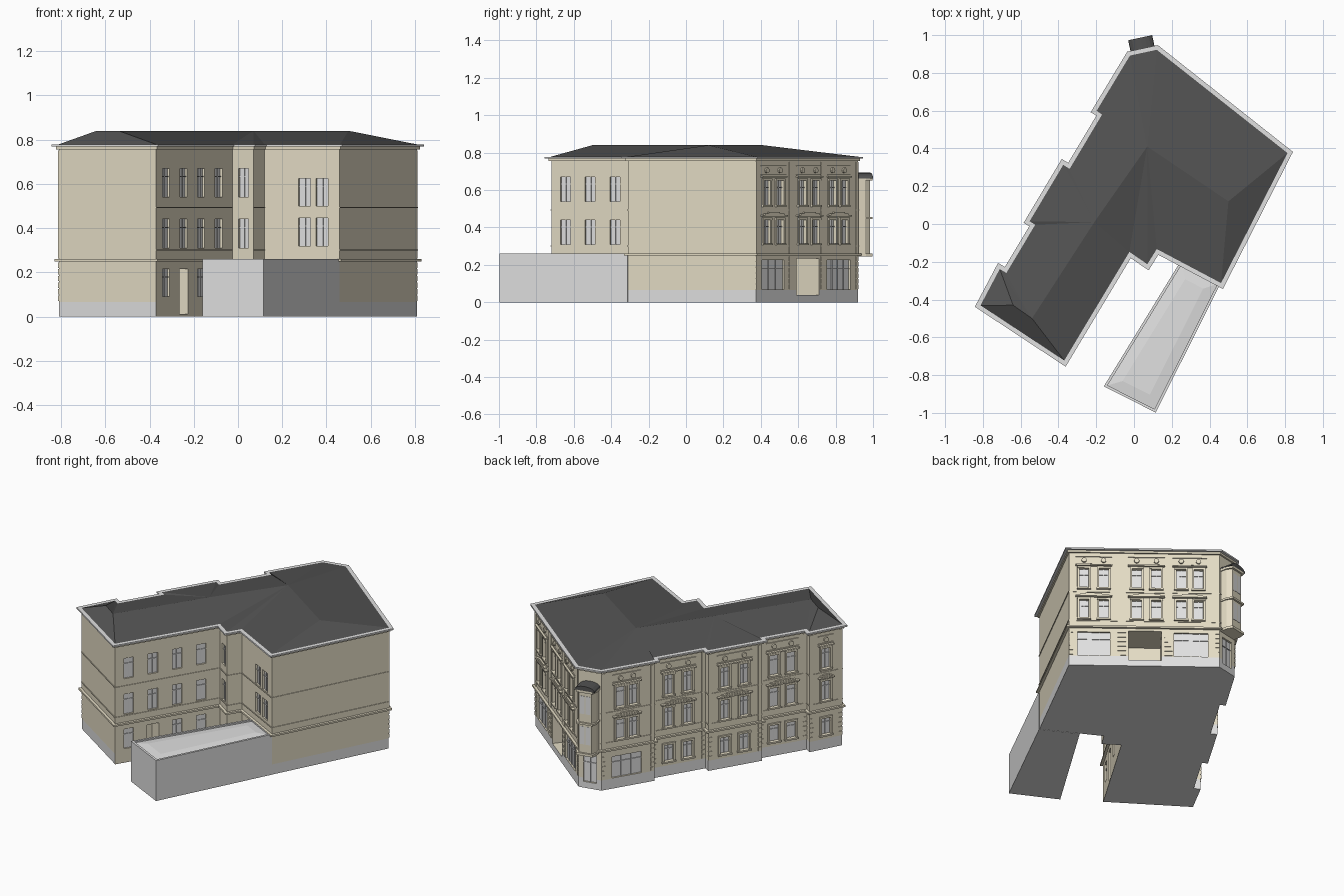
import bpy, bmesh, math
from mathutils import Vector

if "Cube" in bpy.data.objects:
    bpy.data.objects.remove(bpy.data.objects["Cube"])

def material(name, c):
    m = bpy.data.materials.new(name)
    m.diffuse_color = (*c, 1)
    m.use_nodes = True
    m.node_tree.nodes["Principled BSDF"].inputs["Base Color"].default_value = m.diffuse_color
    return m

CREAM = material("cream plaster", (0.78, 0.72, 0.56))
GREY = material("light grey stone", (0.75, 0.75, 0.75))
GLASS = material("pale window", (0.76, 0.76, 0.76))
ROOF = material("dark roof", (0.085, 0.085, 0.085))

# wall plan, counter-clockwise from the south-west corner
PLAN = [Vector(p) for p in [
    (-.81, -.43), (-.37, -.72), (-.025, -.145), (.07, -.21), (.12, -.13), (.46, -.31),
    (.81, .375), (.12, .92), (-.02, .89), (-.195, .60), (-.165, .582), (-.34, .289),
    (-.374, .31), (-.55, .015), (-.52, -.003), (-.675, -.262), (-.71, -.241)]]
ANNEX = [Vector(p) for p in [(-.16, -.86), (.115, -.998), (.46, -.312), (.245, -.2)]]

def offset(poly, d):
    out, n = [], len(poly)
    for i, p in enumerate(poly):
        a, b = (p - poly[i - 1]).normalized(), (poly[(i + 1) % n] - p).normalized()
        na, nb = Vector((a.y, -a.x)), Vector((b.y, -b.x))
        out.append(p + (na + nb) * d / (1 + na.dot(nb)))
    return out

def finish(bm, name, mats, recalc=True):
    if recalc:
        bmesh.ops.recalc_face_normals(bm, faces=bm.faces)
    me = bpy.data.meshes.new(name)
    bm.to_mesh(me)
    bm.free()
    for m in mats:
        me.materials.append(m)
    ob = bpy.data.objects.new(name, me)
    bpy.context.collection.objects.link(ob)
    return ob

def loft(bm, rings, closed=False, caps=True):
    """Join (polygon, z) rings with quads."""
    vs = [[bm.verts.new((p.x, p.y, z)) for p in poly] for poly, z in rings]
    n = len(vs[0])
    pairs = list(zip(vs, vs[1:])) + ([(vs[-1], vs[0])] if closed else [])
    for a, b in pairs:
        for i in range(n):
            j = (i + 1) % n
            bm.faces.new((a[i], a[j], b[j], b[i]))
    if caps and not closed:
        bm.faces.new(vs[0][::-1])
        bm.faces.new(vs[-1])

def ring(name, poly, inner, outer, z0, z1, mat):
    bm = bmesh.new()
    a, b = offset(poly, inner), offset(poly, outer)
    loft(bm, [(a, z0), (b, z0), (b, z1), (a, z1)], closed=True)
    return finish(bm, name, [mat])

# ---- facade parts collected by group
groups = {}
def group(name, mat):
    return groups.setdefault(name, (bmesh.new(), mat))[0]

def at(i, s, o, z):
    p, q = PLAN[i], PLAN[(i + 1) % len(PLAN)]
    u = (q - p).normalized()
    r = p + u * s + Vector((u.y, -u.x)) * o
    return Vector((r.x, r.y, z))

def length(i):
    return (PLAN[(i + 1) % len(PLAN)] - PLAN[i]).length

def block(name, mat, i, s0, s1, o0, o1, z0, z1):
    bm = group(name, mat)
    lo, hi = [[bm.verts.new(at(i, s, o, z)) for s, o in ((s0, o0), (s1, o0), (s1, o1), (s0, o1))] for z in (z0, z1)]
    bm.faces.new(lo)
    bm.faces.new(hi)
    for k in range(4):
        j = (k + 1) % 4
        bm.faces.new((lo[k], lo[j], hi[j], hi[k]))

def window(i, s, z0, z1, w=.062, fancy=False, bars=1):
    a, b = s - w / 2, s + w / 2
    block("cutter", CREAM, i, a, b, -.015, .03, z0, z1)
    block("window_panes", GLASS, i, a, b, -.02, -.011, z0, z1)
    for k in range(bars):
        c = a + w * (k + 1) / (bars + 1)
        block("window_bars", GREY, i, c - .002, c + .002, -.012, -.006, z0, z1)
    zt = z0 + (z1 - z0) * .7
    block("window_bars", GREY, i, a, b, -.012, -.006, zt, zt + .004)
    if fancy:
        for c in (a - .006, b + .006):
            block("window_surrounds", CREAM, i, c - .006, c + .006, -.002, .008, z0, z1)
        block("window_surrounds", CREAM, i, a - .012, b + .012, -.002, .01, z1, z1 + .012)
        block("window_sills", CREAM, i, a - .014, b + .014, -.002, .014, z0 - .01, z0)

def disc(i, s, z, r):
    bm = group("attic_rosettes", CREAM)
    rows = [[bm.verts.new(at(i, s + r * math.cos(k * math.pi / 5), o, z + r * math.sin(k * math.pi / 5)))
             for k in range(10)] for o in (-.002, .01)]
    bm.faces.new(rows[1])
    for k in range(10):
        j = (k + 1) % 10
        bm.faces.new((rows[0][k], rows[0][j], rows[1][j], rows[1][k]))

def hood(i, c, half, z):
    block("window_hoods", CREAM, i, c - half, c + half, -.002, .018, z, z + .008)
    for k, f in enumerate((.75, .45)):
        block("window_hoods", CREAM, i, c - half * f, c + half * f, -.002, .014 - .003 * k, z + .008 * (k + 1), z + .008 * (k + 2))

def street_section(i, s0, s1, cols):
    """Ornate upper floors between s0 and s1 with windows at cols."""
    c = sum(cols) / len(cols)
    half = (max(cols) - min(cols)) / 2 + .05
    for s in cols:
        window(i, s, .315, .44, .055, True)
        window(i, s, .52, .65, .055, True)
        disc(i, s, .705, .015)
    hood(i, c, half, .458)
    block("window_hoods", CREAM, i, c - half, c + half, -.002, .016, .666, .674)
    for z in (.68, .728):
        block("attic_panels", CREAM, i, c - half, c + half, -.002, .006, z, z + .004)
    for e in (s0 + .012, s1 - .012):   # pilaster strips and rusticated blocks
        block("pilasters", CREAM, i, e - .012, e + .012, -.002, .004, .262, .75)
        for k in range(6):
            z = .07 + k * .03
            block("rustication", CREAM, i, e - .012, e + .012, -.002, .004, z, z + .024)

# courtyard walls (1, 2, 4)
L = length(1)
for t in (.13, .36, .59, .82):
    for z in (.31, .54):
        window(1, t * L, z, z + .13)
    if t != .36:
        window(1, t * L, .09, .215)
# open courtyard doorway
block("cutter", CREAM, 1, .36 * L - .037, .36 * L + .037, -.1, .03, .012, .215)
for z in (.31, .54):
    window(2, length(2) * .52, z, z + .13, .055)
for x in (.53, .765):
    for z in (.32, .50):
        window(4, length(4) * x, z, z + .125)

# north-east street front (6)
L = length(6)
for t0, t1, cols in ((0, .35, (.10, .23)), (.35, .66, (.45, .58)), (.66, 1, (.745, .86))):
    street_section(6, t0 * L, t1 * L, [c * L for c in cols])
window(6, .165 * L, .068, .225, .19, bars=2)
window(6, .81 * L, .068, .225, .2, bars=3)
block("cutter", CREAM, 6, .395 * L, .615 * L, -.2, .03, .04, .235)

# north-west street front (8, 10, 12, 14, 16)
for i in (8, 10, 12, 14, 16):
    L = length(i)
    cols = {8: [.36 * L, .6 * L], 16: [.5 * L]}.get(i, [.31 * L, .67 * L])
    street_section(i, 0, L, cols)
    if i == 8:
        window(i, .48 * L, .068, .205, .19, bars=2)
    else:
        for s in cols:
            window(i, s, .095, .2, .06, True)

# corner entrance under the oriel (7)
window(7, length(7) / 2, .04, .215, .085)

# ---- main body with plinth, openings cut out
bm = bmesh.new()
loft(bm, [(PLAN, 0), (PLAN, .065), (PLAN, .77)])
bmesh.ops.recalc_face_normals(bm, faces=bm.faces)
bm.faces.ensure_lookup_table()
for k, f in enumerate(bm.faces):
    if (k < len(PLAN) and k not in (1, 2, 3, 4)) or f.normal.z < -.9:
        f.material_index = 1
body = finish(bm, "main_walls", [CREAM, GREY])
cb, _ = groups.pop("cutter")
cutter = finish(cb, "opening_cutter", [CREAM])
cutter.hide_render = True
mod = body.modifiers.new("openings", 'BOOLEAN')
mod.operation, mod.solver, mod.object = 'DIFFERENCE', 'EXACT', cutter
bpy.context.view_layer.objects.active = body
bpy.ops.object.modifier_apply(modifier="openings")
bpy.data.objects.remove(cutter)

# ---- string courses and eaves
ring("floor_cornice", PLAN, -.004, .016, .25, .261, CREAM)
ring("sill_course", PLAN, -.004, .004, .298, .303, CREAM)
ring("upper_course", PLAN, -.004, .004, .491, .496, CREAM)
ring("eaves_moulding", PLAN, -.004, .01, .755, .768, CREAM)
ring("eaves_gutter", PLAN, -.006, .025, .768, .778, GREY)

# ---- hipped roof: plan corners joined to ridge points 17..21
bm = bmesh.new()
V = [bm.verts.new((p.x, p.y, .778)) for p in offset(PLAN, .002)]
V += [bm.verts.new((x, y, .84)) for x, y in ((-.64, -.43), (-.54, -.5), (-.21, .01), (.07, .41), (.5, .12))]
for f in ((0, 1, 18, 17), (1, 2, 19, 18), (2, 20, 19), (2, 3, 20), (3, 4, 20), (4, 5, 21, 20), (5, 6, 21),
          (6, 7, 20, 21), (7, 8, 20), (8, 9, 20), (9, 10, 20), (10, 11, 19, 20), (11, 12, 19), (12, 13, 19),
          (13, 14, 19), (14, 15, 18, 19), (15, 16, 18), (16, 17, 18), (16, 0, 17)):
    bm.faces.new([V[k] for k in f])
finish(bm, "hipped_roof", [ROOF], False)

# ---- corner oriel
c = length(7) / 2
def oriel(half, front, depth):
    return [at(7, c + s, o, 0).xy for s, o in ((-half, -.02), (half, -.02), (half, depth * .55), (front, depth), (-front, depth), (-half, depth * .55))]
bm = bmesh.new()
loft(bm, [(oriel(.058, .04, .072), .26), (oriel(.058, .04, .072), .66)])
finish(bm, "oriel_walls", [CREAM])
for name, z, h in (("base", .245, .016), ("middle", .445, .012), ("top", .65, .014)):
    bm = bmesh.new()
    loft(bm, [(oriel(.064, .052, .083), z), (oriel(.064, .052, .083), z + h)])
    finish(bm, "oriel_band_" + name, [CREAM])
for z in (.315, .51):
    for s in (-.019, .019):
        block("oriel_windows", GLASS, 7, c + s - .015, c + s + .015, .066, .074, z, z + .115)
bm = group("oriel_roof", ROOF)     # barrel-shaped cap
arc = [(math.cos(k * math.pi / 8), math.sin(k * math.pi / 8)) for k in range(9)]
back, front = [[bm.verts.new(at(7, c + .065 * x, o, .663 + .03 * z)) for x, z in arc] for o in (-.02, .083)]
bm.faces.new(back)
bm.faces.new(front)
for k in range(9):
    j = (k + 1) % 9
    bm.faces.new((back[k], back[j], front[j], front[k]))

for name, (bm, mat) in groups.items():
    finish(bm, name, [mat])

# ---- low annex with shallow glazed roof
bm = bmesh.new()
loft(bm, [(ANNEX, 0), (ANNEX, .25)])
finish(bm, "annex_walls", [GREY])
ring("annex_roof_rim", ANNEX, -.014, 0, .25, .26, GREY)
bm = bmesh.new()
loft(bm, [(offset(ANNEX, -.012), .251), (offset(ANNEX, -.07), .259)])
finish(bm, "annex_skylight", [GREY])
